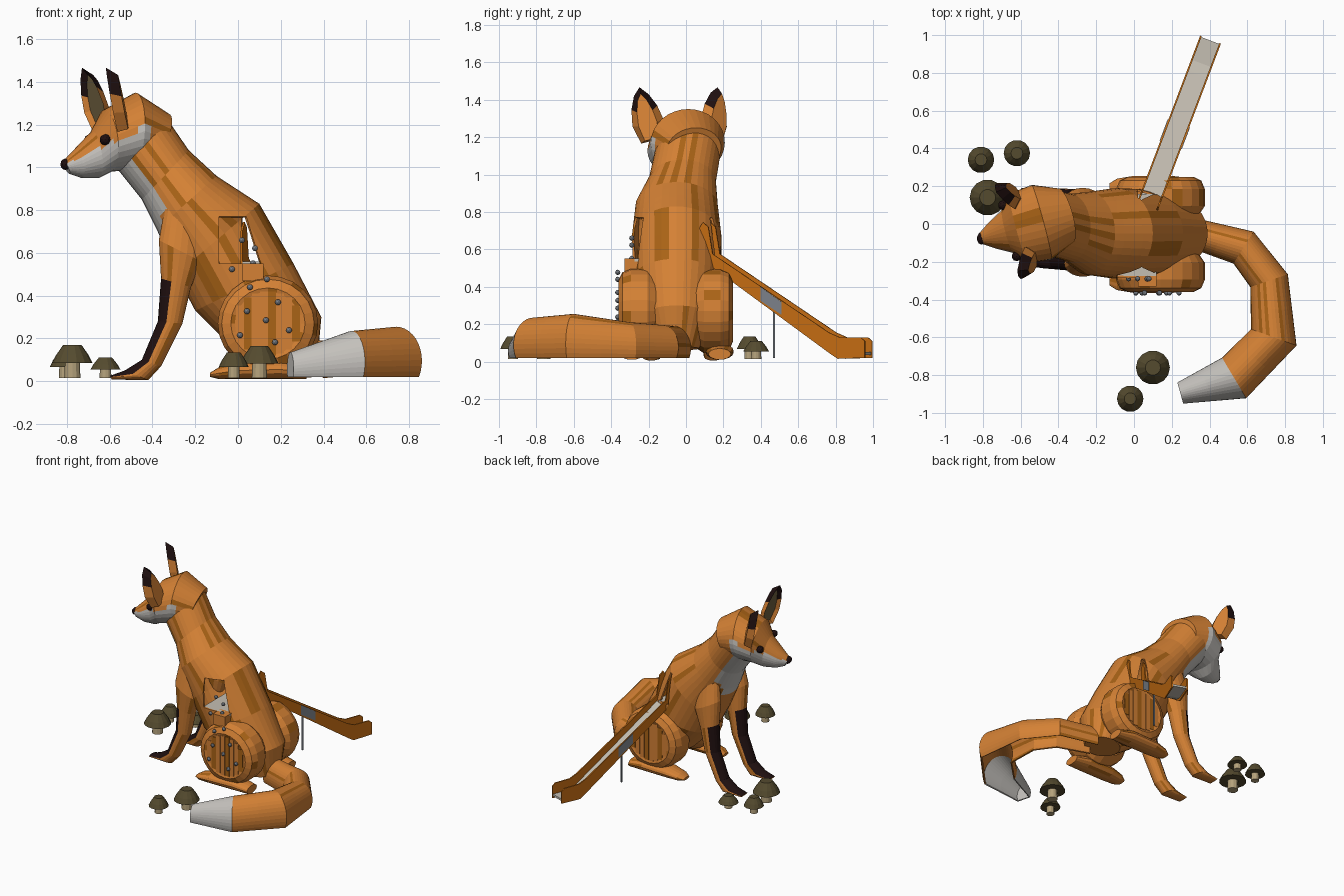
import bpy, bmesh, math, random
from mathutils import Vector, Matrix

if "Cube" in bpy.data.objects:
    bpy.data.objects.remove(bpy.data.objects["Cube"])

rng = random.Random(4)
COL = {"orange wood": (0.66, 0.22, 0.035), "dark orange wood": (0.40, 0.125, 0.008),
       "slide orange": (0.55, 0.15, 0.006), "white wood": (0.56, 0.54, 0.51),
       "slide bed": (0.56, 0.52, 0.45), "black brown": (0.014, 0.005, 0.005),
       "mushroom brown": (0.09, 0.07, 0.028), "stem wood": (0.46, 0.36, 0.2),
       "inner ear": (0.16, 0.115, 0.05), "metal grey": (0.2, 0.22, 0.25)}
MAT = {}
for k, c in COL.items():
    MAT[k] = bpy.data.materials.new(k)
    MAT[k].diffuse_color = (*c, 1)
KEYS = list(COL)
V = Vector


def finish(name, bm, colours=None, matrix=None, thick=0):
    """Turn a bmesh into an object; colours is one colour name or None if faces are set."""
    bmesh.ops.recalc_face_normals(bm, faces=bm.faces[:])
    used = [colours] if colours else sorted({KEYS[f.material_index] for f in bm.faces})
    for f in bm.faces:
        f.material_index = 0 if colours else used.index(KEYS[f.material_index])
    me = bpy.data.meshes.new(name)
    bm.to_mesh(me)
    bm.free()
    if matrix:
        me.transform(matrix)
    for k in used:
        me.materials.append(MAT[k])
    ob = bpy.data.objects.new(name, me)
    bpy.context.collection.objects.link(ob)
    if thick:
        m = ob.modifiers.new("shell", "SOLIDIFY")
        m.thickness, m.offset = thick, -1
    return ob


def side(fx, fz, bx, bz, w, y):
    """Section from its front and back points, half width and y centre."""
    return V(((fx + bx) / 2, y, (fz + bz) / 2)), V(((bx - fx) / 2, 0, (bz - fz) / 2)), V((0, w, 0))


def loft(name, secs, rule=None, n=36, sub=4, arc=None, caps=(1, 1), cut=None, matrix=None, thick=0):
    """Planked skin through elliptical sections (centre, axis, axis)."""
    bm = bmesh.new()
    ang = [2 * math.pi * j / n for j in range(n)] if arc is None else \
          [-arc + 2 * arc * j / n for j in range(n + 1)]
    rows = []
    for i in range(len(secs) - 1):
        for k in range(sub + (i == len(secs) - 2)):
            C, A, B = (p.lerp(q, k / sub) for p, q in zip(secs[i], secs[i + 1]))
            rows.append([bm.verts.new(C + A * math.cos(a) + B * math.sin(a)) for a in ang])
    for i in range(len(secs) - 1):
        for j in range(n):
            plank = "dark orange wood" if rng.random() < 0.13 else "orange wood"
            j2 = (j + 1) % len(ang)
            for r in range(i * sub, i * sub + sub):
                f = bm.faces.new((rows[r][j], rows[r][j2], rows[r + 1][j2], rows[r + 1][j]))
                mid = ang[j] + (ang[1] - ang[0]) / 2
                key = rule(f.calc_center_median(), math.cos(mid), i) if rule else None
                f.material_index = KEYS.index(key or plank)
    for row, on, i in ((rows[0], caps[0], 0), (rows[-1], caps[1], len(secs) - 2)):
        if on:
            f = bm.faces.new(row)
            key = rule(f.calc_center_median(), 0, i) if rule else None
            f.material_index = KEYS.index(key or "orange wood")
    if cut:
        cut(bm)
    return finish(name, bm, None, matrix, thick)


def box(name, lo, hi, colour):
    bm = bmesh.new()
    bmesh.ops.create_cube(bm, size=1)
    for v in bm.verts:
        v.co = V([lo[i] if v.co[i] < 0 else hi[i] for i in range(3)])
    return finish(name, bm, colour)


def ball(name, co, r, colour, scale=(1, 1, 1)):
    bm = bmesh.new()
    bmesh.ops.create_icosphere(bm, subdivisions=2, radius=r)
    return finish(name, bm, colour, Matrix.Translation(co) @ Matrix.Diagonal((*scale, 1)))


# body: planked shell with a climb-in hole and a slide exit
def cut_holes(bm):
    slant = V((0.26, 0, 0.08))
    for co, no in (((-.09, 0, 0), (1, 0, 0)), ((.02, 0, 0), (1, 0, 0)), ((0, 0, .55), (0, 0, 1)),
                   ((0, 0, .77), (0, 0, 1)), ((.11, 0, .54), slant)):
        bmesh.ops.bisect_plane(bm, geom=bm.verts[:] + bm.edges[:] + bm.faces[:], plane_co=co, plane_no=no)
    gone = []
    for f in bm.faces:
        c = f.calc_center_median()
        if .55 < c.z < .77 and (c - V((.11, c.y, .54))).dot(slant) < 0:
            if c.x > (-.09 if c.y < -.05 else .02):
                gone.append(f)
    bmesh.ops.delete(bm, geom=gone, context="FACES")


Y = -0.05
body = [side(.12, .06, .37, .08, .12, Y), side(-.03, .16, .39, .30, .2, Y),
        side(-.2, .33, .26, .55, .235, Y), side(-.29, .5, .1, .83, .24, Y),
        side(-.38, .71, -.1, .96, .22, Y), side(-.45, .85, -.23, 1.08, .18, -.02),
        side(-.57, 1.0, -.34, 1.24, .175, .01), side(-.6, 1.06, -.45, 1.3, .13, .02)]
loft("body", body, lambda c, s, i: "white wood" if s < -.5 and c.x < -.35 and c.z > .62 else None,
     cut=cut_holes, thick=.012)
box("platform", (-.1, -.275, .535), (.12, .16, .55), "slide bed")

# head, turned a little to the front
TURN = Matrix.Translation((-.45, .02, 0)) @ Matrix.Rotation(math.radians(15), 4, "Z") @ Matrix.Translation((.45, 0, 0))
head = [side(-.4, 1.02, -.32, 1.25, .15, 0), side(-.5, .99, -.48, 1.35, .205, 0),
        side(-.6, .98, -.63, 1.27, .19, 0), side(-.66, .95, -.69, 1.17, .12, 0),
        side(-.74, .95, -.77, 1.09, .075, 0), side(-.80, .97, -.83, 1.03, .035, 0)]
loft("head", head, lambda c, s, i: "white wood" if c.x < -.47 and c.z < 1.03 + (c.x + .8) * .52 else None,
     n=32, matrix=TURN)
ball("nose", TURN @ V((-.82, 0, 1.015)), .034, "black brown", (.7, 1, .8))
for s in (-1, 1):
    ball("eye", TURN @ V((-.665, s * .14, 1.13)), .026, "black brown")

# ears: cupped leaf shape with dark tips
LEAF = [(-.06, 0), (-.085, .1), (-.07, .19), (-.04, .26), (0, .3), (.04, .25), (.07, .18), (.085, .1), (.06, 0)]
for s in (-1, 1):
    bm = bmesh.new()
    rim = [bm.verts.new((0, u, h)) for u, h in LEAF]
    inner = [bm.verts.new((.02, u * .72, .02 + h * .8)) for u, h in LEAF]
    back = [bm.verts.new((.05, u * .6, h * .85)) for u, h in LEAF]
    for a, b in ((rim, inner), (rim, back)):
        for j in range(len(LEAF)):
            k = (j + 1) % len(LEAF)
            f = bm.faces.new((a[j], a[k], b[k], b[j]))
            f.material_index = KEYS.index("black brown" if f.calc_center_median().z > .17 else "orange wood")
    bm.faces.new(inner).material_index = KEYS.index("inner ear")
    bm.faces.new(back).material_index = KEYS.index("orange wood")
    place = Matrix.Translation((-.61, s * .165, 1.18)) @ Matrix.Rotation(s * .3, 4, "Z") @ \
        Matrix.Rotation(-s * .24, 4, "X") @ Matrix.Rotation(-.18, 4, "Y")
    finish("ear", bm, None, TURN @ place)

# front legs with dark fronts, hind legs with climbing panels
for s in (-1, 1):
    leg = [(-.34, .83, -.16, .74, .045, .15), (-.37, .66, -.17, .56, .07, .165), (-.36, .48, -.22, .44, .062, .165),
           (-.375, .28, -.26, .27, .052, .165), (-.45, .1, -.36, .07, .05, .165), (-.53, .05, -.42, .005, .05, .165),
           (-.6, .025, -.59, .008, .04, .165)]
    loft("front_leg", [side(*p[:5], -.05 + i * .006 + s * p[5]) for i, p in enumerate(leg)],
         lambda c, k, i: "black brown" if c.z < .5 and k < -.25 else None, n=20, sub=2)
    yc = -.055
    thigh = [(.08, .8), (.15, 1), (.24, 1), (.285, .92), (.305, .74), (.30, .66)]
    loft("thigh", [(V((.14, yc + s * d, .27)), V((.235 * k, 0, 0)), V((0, 0, .225 * k))) for d, k in thigh],
         n=24, sub=1)
    for j in range(8):
        x = -.15 + .0375 * (j + .5)
        h = .15 * math.sqrt(1 - (x / .158) ** 2)
        y0, y1 = sorted((yc + s * .295, yc + s * .304))
        box("climbing_panel_plank", (.14 + x - .018, y0, .27 - h), (.14 + x + .018, y1, .27 + h),
            "dark orange wood" if j % 3 == 1 else "orange wood")
    foot = [(-.13, .02, .04, .035), (-.09, .01, .065, .06), (0, .01, .09, .075), (.2, .01, .1, .075), (.32, .01, .07, .06)]
    loft("hind_foot", [side(x, a, x, b, w, yc + s * .235) for x, a, b, w in foot], n=16, sub=1)
box("step", (.02, -.33, .47), (.12, -.24, .55), "orange wood")

# climbing holds
for px, pz in ((250, 287), (267, 279), (278, 302), (266, 320), (247, 311), (275, 342), (289, 330), (240, 335)):
    ball("climbing_hold", ((px - 238) / 213.7, -.365, (381 - pz) / 213.7), .014, "metal grey")
for px, pz in ((232, 269), (253, 263), (255, 248), (242, 240)):
    ball("climbing_hold", ((px - 238) / 213.7, -.29, (381 - pz) / 213.7), .014, "metal grey")

# tail: arched tunnel curling round to the front, white tip
pts = [(.32, -.05, .08, .17), (.58, -.125, .1, .175), (.715, -.3, .105, .19), (.74, -.6, .128, .235),
       (.53, -.815, .125, .215), (.245, -.895, .058, .115)]
tail = []
for i, (x, y, r, h) in enumerate(pts):
    a, b = pts[max(i - 1, 0)], pts[min(i + 1, len(pts) - 1)]
    t = V((b[0] - a[0], b[1] - a[1], 0)).normalized()
    tail.append((V((x, y, .02 + .32 * h)), V((0, 0, .68 * h)), V((-t.y, t.x, 0)) * r))
loft("tail", tail, lambda c, s, i: "white wood" if i == 4 else None, n=24, sub=2,
     arc=math.radians(118), caps=(0, 1), thick=.01)

# slide: extruded side profiles in a frame running away from the body
D, P = V((.354, .935, 0)), V((.935, -.354, 0))


def slab(name, profile, u0, u1, colour):
    bm = bmesh.new()
    ends = [[bm.verts.new(V((.085, .13, z)) + D * s + P * u) for s, z in profile] for u in (u0, u1)]
    for e in ends:
        bm.faces.new(e)
    for j in range(len(profile)):
        k = (j + 1) % len(profile)
        bm.faces.new((ends[0][j], ends[0][k], ends[1][k], ends[1][j]))
    finish(name, bm, colour)


rail = [(-.05, .52), (-.05, .7), (-.02, .745), (.01, .72), (.035, .575), (.7, .155), (.76, .13), (.88, .13),
        (.905, .11), (.905, .02), (.75, .015), (.71, .04), (.04, .5)]
for s in (-1, 1):
    slab("slide_rail", rail, s * .05, s * .059, "slide orange")
    slab("slide_bracket", [(.31, .4), (.43, .32), (.43, .25), (.31, .325)], s * .0592, s * .063, "metal grey")
slab("slide_bed", [(-.05, .56), (.03, .535), (.71, .075), (.77, .05), (.9, .05),
                   (.9, .035), (.76, .035), (.7, .055), (.03, .515), (-.05, .54)], -.05, .05, "slide bed")
box("slide_post", (.21, .465, .02), (.22, .475, .29), "metal grey")

# mushrooms: faceted cap on a round stem
for x, y, r, h in ((-.775, .14, .095, .17), (-.81, .34, .07, .135), (-.62, .375, .07, .11),
                   (.1, -.76, .09, .165), (-.02, -.925, .07, .135)):
    cap = [(.4, h * .5), (1, h * .5), (.8, h * .72), (.45, h)]
    bm = bmesh.new()
    rings = [[bm.verts.new((x + r * k * math.cos(math.tau * j / 14), y + r * k * math.sin(math.tau * j / 14), z))
              for j in range(14)] for k, z in cap]
    for a, b in zip(rings, rings[1:]):
        for j in range(14):
            bm.faces.new((a[j - 1], a[j], b[j], b[j - 1]))
    bm.faces.new(rings[-1])
    finish("mushroom_cap", bm, "mushroom brown")
    bm = bmesh.new()
    bmesh.ops.create_cone(bm, cap_ends=True, segments=12, radius1=r * .4, radius2=r * .36, depth=h * .5)
    finish("mushroom_stem", bm, "stem wood", Matrix.Translation((x, y, .015 + h * .25)))

for m in bpy.data.materials:
    if m.users and not m.is_grease_pencil:
        m.use_nodes = True
        m.node_tree.nodes["Principled BSDF"].inputs["Base Color"].default_value = m.diffuse_color
